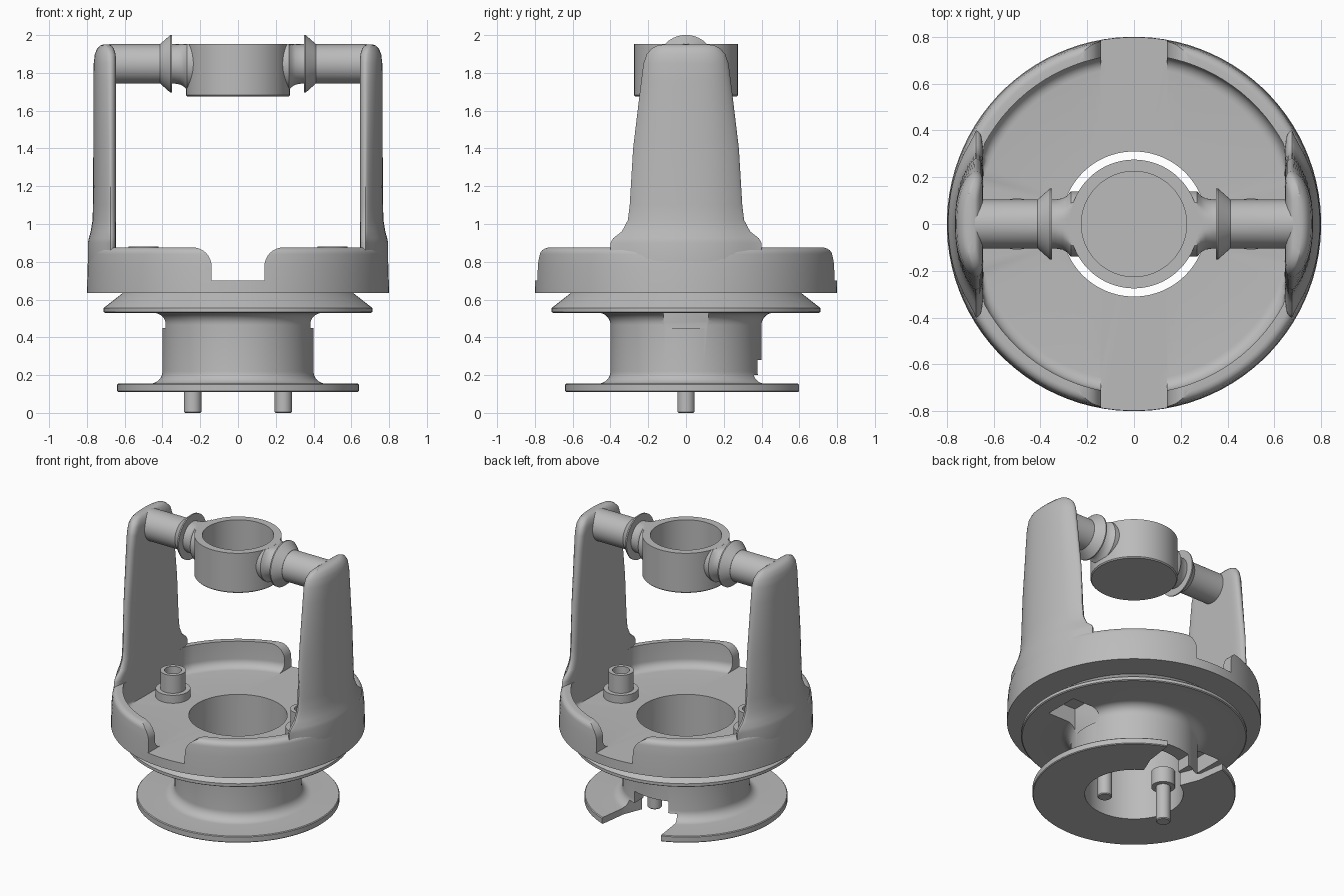
import bpy, bmesh, math
from mathutils import Matrix, Vector

cube = bpy.data.objects.get("Cube")
if cube:
    bpy.data.objects.remove(cube, do_unlink=True)

grey = bpy.data.materials.new("plain grey")
grey.use_nodes = True
COLOR = (0.5, 0.5, 0.5, 1)
grey.diffuse_color = COLOR
grey.node_tree.nodes["Principled BSDF"].inputs["Base Color"].default_value = COLOR


def finish(name, bm):
    bmesh.ops.recalc_face_normals(bm, faces=bm.faces[:])
    mesh = bpy.data.meshes.new(name)
    bm.to_mesh(mesh)
    bm.free()
    mesh.materials.append(grey)
    obj = bpy.data.objects.new(name, mesh)
    bpy.context.collection.objects.link(obj)
    return obj


def skin(name, rings, closed=False):
    """Join rings of points with quads; cap the ends unless closed."""
    bm = bmesh.new()
    rows = [[bm.verts.new(p) for p in ring] for ring in rings]
    n = len(rows[0])
    pairs = list(zip(rows, rows[1:])) + ([(rows[-1], rows[0])] if closed else [])
    for a, b in pairs:
        for i in range(n):
            j = (i + 1) % n
            bm.faces.new((a[i], a[j], b[j], b[i]))
    if not closed:
        bm.faces.new(rows[0])
        bm.faces.new(rows[-1])
    return finish(name, bm)


def revolve(name, profile, closed=False, segs=96, place=Matrix(), limit=None):
    """Turn (radius, height) points round z, then place the result."""
    rings = []
    for r, h in profile:
        ring = []
        for i in range(segs):
            a = 2 * math.pi * (i + 0.5) / segs
            p = place @ Vector((r * math.cos(a), r * math.sin(a), h))
            ring.append(limit(p) if limit else p)
        rings.append(ring)
    return skin(name, rings, closed)


def prism(name, outline, lo, hi, to_point):
    return skin(name, [[to_point(u, v, d) for u, v in outline] for d in (lo, hi)])


def fillet(cx, cy, rad, start, end, steps=8):
    out = []
    for i in range(steps + 1):
        a = math.radians(start + (end - start) * i / steps)
        out.append((cx + rad * math.cos(a), cy + rad * math.sin(a)))
    return out


def cut(obj, cutter):
    cutter.hide_render = True
    mod = obj.modifiers.new("cut", 'BOOLEAN')
    mod.operation = 'DIFFERENCE'
    mod.solver = 'EXACT'
    mod.object = cutter
    bpy.context.view_layer.objects.active = obj
    bpy.ops.object.modifier_apply(modifier=mod.name)
    bpy.data.objects.remove(cutter, do_unlink=True)


def box(x0, x1, y0, y1, z0, z1):
    return prism("box_cutter", [(x0, y0), (x1, y0), (x1, y1), (x0, y1)], z0, z1,
                 lambda u, v, d: (u, v, d))


# Turned body: foot flange, neck, conical collar and cup, with a through bore
body = revolve("body", [(0.31, 0.11), (0.635, 0.11), (0.64, 0.115), (0.64, 0.15), (0.635, 0.155)]
               + fillet(0.465, 0.22, 0.065, 270, 180)
               + fillet(0.465, 0.465, 0.065, 180, 90)
               + [(0.705, 0.53), (0.712, 0.535), (0.712, 0.555), (0.61, 0.635), (0.80, 0.635),
                  (0.797, 0.78)] + fillet(0.755, 0.84, 0.036, 0, 90, 5)
               + [(0.31, 0.876)], closed=True)
# Make the bore rounded at the cup floor, and the cup flat beside the arms
cut(body, revolve("cup_cutter", [(0.02, 0.70), (0.67, 0.70)]
                  + fillet(0.67, 0.755, 0.055, 285, 360, 6) + [(0.725, 1.0)],
                  limit=lambda p: Vector((max(-0.645, min(0.645, p.x)), p.y, p.z))))

# Rim gaps at front and back
right_side = [(0.14, 0.70), (0.14, 0.775)] + fillet(0.24, 0.776, 0.1, 180, 90) + [(0.24, 1.0)]
gap = right_side + [(-u, v) for u, v in reversed(right_side)]
cut(body, prism("gap_cutter", gap, -1, 1, lambda u, v, d: (u, d, v)))

# Rear slot in the foot flange and neck
flange_slot = [(-0.14, 0.25), (0.14, 0.25), (0.2, 0.4), (0.24, 0.7), (-0.24, 0.7), (-0.2, 0.4)]
cut(body, prism("slot_cutter", flange_slot, 0.0, 0.2, lambda u, v, d: (u, v, d)))
cut(body, box(-0.13, 0.13, 0.2, 0.6, 0.05, 0.28))

# Pockets under the collar on both sides
for s in (-1, 1):
    xs = sorted((s * 0.385, s * 0.60))
    cut(body, box(xs[0], xs[1], -0.12, 0.12, 0.45, 0.64))

parts = [body]


def arm_ring(s, z, w, radius, inner):
    """Horizontal section: flat inner side, curved outer side, rounded ends."""
    steps = 28
    ring = []
    for i in range(steps + 1):
        y = -w * math.cos(math.pi * i / steps)
        bulge = (1 - abs(y / w) ** 5) ** 0.6
        outer = math.sqrt(radius ** 2 - y * y)
        ring.append((s * (inner + 0.03 + (outer - inner - 0.03) * bulge), y, z))
    for i in range(steps - 1, 0, -1):
        y = -w * math.cos(math.pi * i / steps)
        bulge = (1 - abs(y / w) ** 14) ** 0.6
        ring.append((s * (inner + 0.03 - 0.03 * bulge), y, z))
    return ring


ARM = [(0.80, 0.40, 0.795, 0.645), (0.90, 0.40, 0.795, 0.645), (0.925, 0.385, 0.79, 0.645),
       (0.96, 0.34, 0.78, 0.645), (1.02, 0.308, 0.77, 0.645), (1.10, 0.298, 0.768, 0.645),
       (1.40, 0.28, 0.766, 0.645), (1.75, 0.238, 0.765, 0.645), (1.85, 0.225, 0.764, 0.645),
       (1.90, 0.208, 0.758, 0.648), (1.93, 0.18, 0.745, 0.658), (1.945, 0.15, 0.73, 0.67),
       (1.95, 0.12, 0.715, 0.68)]

for s, side in ((1, "left"), (-1, "right")):
    parts.append(skin(side + "_arm", [arm_ring(s, *level) for level in ARM]))

    # Trunnion rod with a flare into the ring and a conical washer
    along = Matrix.Translation((0, 0, 1.848)) @ Matrix.Rotation(s * math.pi / 2, 4, 'Y')
    parts.append(revolve(side + "_rod", [(0.14, 0.235), (0.14, 0.27), (0.122, 0.285),
                                         (0.11, 0.305), (0.104, 0.34), (0.104, 0.68)],
                         segs=48, place=along,
                         limit=lambda p: Vector((p.x, p.y, min(p.z, 1.952)))))
    parts.append(revolve(side + "_washer", [(0.10, 0.35), (0.153, 0.35), (0.153, 0.358),
                                            (0.105, 0.412)], segs=48, place=along))

    # Hollow post on a round base in the cup
    at = Matrix.Translation((s * 0.5, 0, 0))
    parts.append(revolve(side + "_post", [(0.05, 0.69), (0.11, 0.69), (0.11, 0.755), (0.08, 0.755),
                                          (0.08, 0.88), (0.055, 0.88)],
                         closed=True, segs=40, place=at))

    # Locating pin and its boss on the bore wall
    at = Matrix.Translation((s * 0.24, 0, 0))
    parts.append(revolve(side + "_pin", [(0.04, 0.0), (0.046, 0.006), (0.046, 0.3)],
                         segs=32, place=at))
    parts.append(revolve(side + "_boss", [(0.075, 0.25), (0.075, 0.36)], segs=32, place=at))

# Cup-shaped ring carried between the rods; its well is bored after the rods meet it
ring = revolve("centre_ring", [(0.268, 1.675), (0.275, 1.682), (0.275, 1.953), (0.225, 1.953),
                               (0.225, 1.71)])
parts.append(ring)

for part in parts:
    bpy.ops.object.select_all(action='DESELECT')
    part.select_set(True)
    bpy.context.view_layer.objects.active = part
    bpy.ops.object.shade_smooth_by_angle(angle=math.radians(35))
